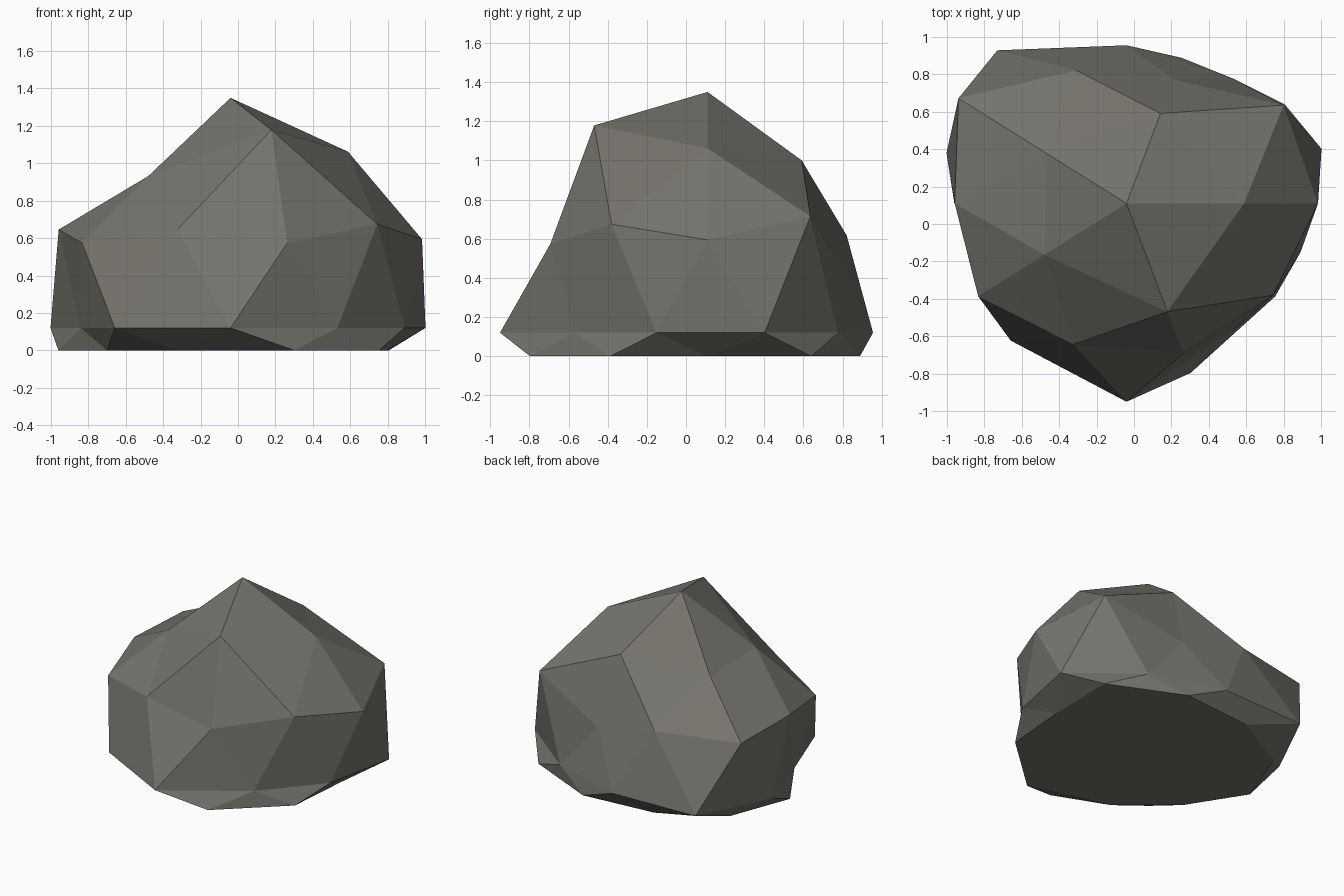
import bpy, bmesh, math

if "Cube" in bpy.data.objects:
    bpy.data.objects.remove(bpy.data.objects["Cube"])

# Radial stretch per ring of the icosphere: (height, first angle, step, stretches)
RINGS = [
    (1.000, 0, 360, [1.23]),
    (0.851, 0, 72, [1.107, 1.035, 0.937, 0.955, 1.245]),
    (0.526, 36, 72, [1.13, 0.945, 1.0, 1.0, 1.055]),
    (0.447, 0, 72, [1.06, 0.84, 1.15, 1.015, 1.015]),
    (0.000, 18, 36, [1.015, 0.89, 0.909, 1.088, 0.937, 0.78, 0.975, 1.14, 0.9, 0.906]),
    (-0.447, 36, 72, [1.083, 0.92, 0.953, 0.93, 1.017]),
    (-0.526, 0, 72, [0.91, 1.035, 1.0, 0.888, 1.205]),
]
SCALE = (1.08, 0.93, 1.0)
CENTRE = (-0.04, 0.11, 0.12)


def stretch(co):
    """Look up the stretch for a point on the unit sphere."""
    for height, first, step, values in RINGS:
        if abs(co.z - height) < 0.03:
            angle = math.degrees(math.atan2(co.y, co.x))
            return values[round((angle - first) / step) % len(values)]
    return 0.9  # points under the flat base


# Boulder: stretched icosphere, flattened where it meets the ground
bm = bmesh.new()
bmesh.ops.create_icosphere(bm, subdivisions=2, radius=1.0)
for v in bm.verts:
    d = v.co.normalized()
    k = stretch(d)
    v.co = [c + s * k * a for c, s, a in zip(CENTRE, SCALE, d)]
    v.co.z = max(v.co.z, 0.0)
bmesh.ops.recalc_face_normals(bm, faces=bm.faces)

mesh = bpy.data.meshes.new("boulder")
bm.to_mesh(mesh)
bm.free()

# Stone colour
stone = bpy.data.materials.new("grey stone")
stone.diffuse_color = (0.18, 0.172, 0.15, 1)
stone.use_nodes = True
stone.node_tree.nodes["Principled BSDF"].inputs["Base Color"].default_value = stone.diffuse_color
mesh.materials.append(stone)
boulder = bpy.data.objects.new("boulder", mesh)
bpy.context.collection.objects.link(boulder)
